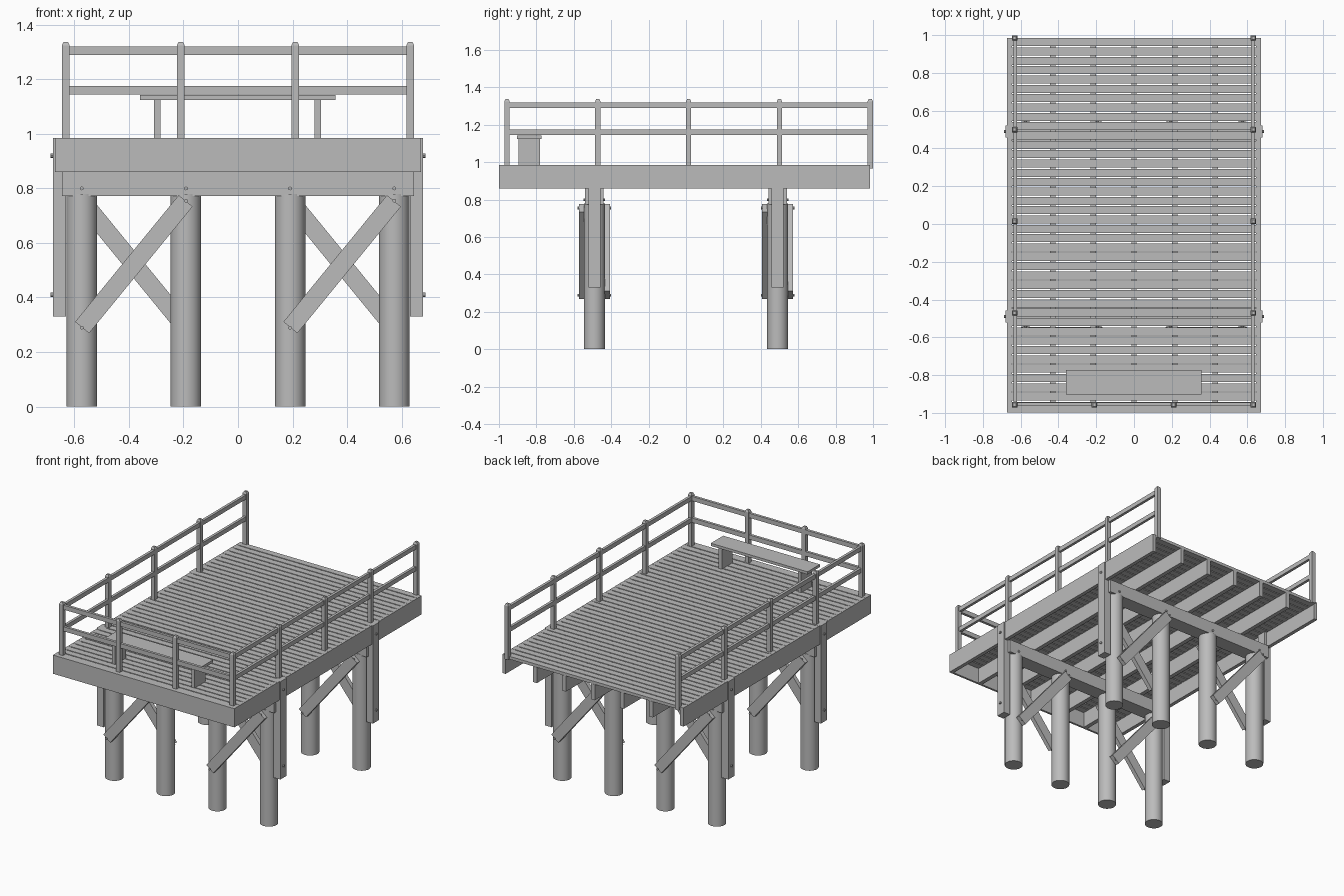
import bpy, bmesh, math
from mathutils import Matrix, Vector

if "Cube" in bpy.data.objects:
    bpy.data.objects.remove(bpy.data.objects["Cube"])

grey = bpy.data.materials.new("weathered_grey")
grey.use_nodes = True
TONE = (0.5, 0.5, 0.5, 1)
grey.diffuse_color = TONE
grey.node_tree.nodes["Principled BSDF"].inputs["Base Color"].default_value = TONE


def finish(name, bm):
    mesh = bpy.data.meshes.new(name)
    bm.to_mesh(mesh)
    bm.free()
    mesh.materials.append(grey)
    obj = bpy.data.objects.new(name, mesh)
    bpy.context.collection.objects.link(obj)
    return obj


def add_box(bm, x, y, z):
    """Box from three (low, high) ranges."""
    spans = (x, y, z)
    centre = Matrix.Translation([(a + b) / 2 for a, b in spans])
    size = Matrix.Diagonal([b - a for a, b in spans] + [1])
    return bmesh.ops.create_cube(bm, size=1, matrix=centre @ size)["verts"]


def box(name, x, y, z):
    bm = bmesh.new()
    add_box(bm, x, y, z)
    return finish(name, bm)


def around(c, half):
    return (c - half, c + half)


def cylinder(name, centre, radius, depth, axis, sides):
    bm = bmesh.new()
    turn = Vector((0, 0, 1)).rotation_difference(Vector(axis)).to_matrix().to_4x4()
    bmesh.ops.create_cone(bm, cap_ends=True, segments=sides, radius1=radius,
                          radius2=radius, depth=depth,
                          matrix=Matrix.Translation(centre) @ turn)
    return finish(name, bm)


def smooth(obj):
    bpy.ops.object.select_all(action="DESELECT")
    obj.select_set(True)
    bpy.context.view_layer.objects.active = obj
    bpy.ops.object.shade_smooth_by_angle(angle=math.radians(40))


DECK = 0.985
HALF = 0.672
BASE = 0.86
PILES = (-0.573, -0.191, 0.191, 0.573)
ROWS = (-0.49, 0.49)

# Deck planks, laid across the width
bm = bmesh.new()
pitch = 0.0494
for i in range(40):
    start = -0.985 + i * pitch
    add_box(bm, (-HALF, HALF), (start, start + pitch - 0.007), (0.965, DECK))
finish("deck_planks", bm)

# Fascia boards on the front and both sides
box("front_fascia", (-HALF, HALF), (-0.999, -0.985), (BASE, DECK))
for side, label in ((1, "left"), (-1, "right")):
    edges = sorted((side * (HALF - 0.025), side * HALF))
    box(label + "_fascia", edges, (-0.985, 0.985), (BASE, DECK - 0.001))

# Joists under the planks
for i in range(1, 6):
    box("joist", around(-0.645 + i * 0.215, 0.014), (-0.985, 0.985), (BASE, 0.965))

for row in ROWS:
    # Cap beam and piles
    box("cap_beam", (-0.646, 0.646), around(row, 0.05), (0.773, BASE))
    for x in PILES:
        smooth(cylinder("pile", (x, row, 0.39), 0.056, 0.78, (0, 0, 1), 32))
        for face in (-1, 1):
            cylinder("cap_bolt", (x, row + face * 0.052, 0.8), 0.007, 0.01, (0, 1, 0), 8)

    # Upright boards bolted to the outer sides
    for side in (-1, 1):
        box("side_upright", sorted((side * 0.63, side * 0.679)),
            around(row, 0.032), (0.33, DECK))
        for z in (0.41, 0.92):
            cylinder("upright_bolt", (side * 0.681, row, z), 0.008, 0.012, (1, 0, 0), 8)

    # Crossed braces, one on each face of the pile row
    for middle in (-0.382, 0.382):
        for face in (-1, 1):
            tilt = Matrix.Rotation(face * math.atan2(0.466, 0.381), 4, "Y")
            place = Matrix.Translation((middle, row + face * 0.069, 0.522))
            bm = bmesh.new()
            add_box(bm, (-0.3, 0.3), (-0.014, 0.014), (-0.033, 0.033))
            bm.transform(place @ tilt)
            finish("cross_brace", bm)
            for end in (-1, 1):
                cylinder("brace_bolt", (middle - face * end * 0.191,
                         row + face * 0.085, 0.522 + end * 0.233),
                         0.007, 0.008, (0, 1, 0), 8)


# Railing posts with small pointed tops
def rail_post(x, y):
    bm = bmesh.new()
    add_box(bm, around(x, 0.014), around(y, 0.014), (0.965, 1.325))
    top = max(bm.faces, key=lambda f: f.calc_center_median().z)
    inner = bmesh.ops.inset_region(bm, faces=[top], thickness=0.008)
    for v in top.verts:
        v.co.z += 0.012
    finish("railing_post", bm)


RAIL_X = 0.632
RAIL_Y = -0.957
for side in (-1, 1):
    for i in range(5):
        rail_post(side * RAIL_X, RAIL_Y + i * 0.4855)
    rail_post(side * 0.21, RAIL_Y)

# Rails
for z in (1.16, 1.305):
    box("front_rail", (-RAIL_X, RAIL_X), around(RAIL_Y + 0.003, 0.009), around(z, 0.015))
    for side in (-1, 1):
        box("side_rail", around(side * (RAIL_X - 0.003), 0.009),
            (RAIL_Y, 0.985), around(z, 0.0145))

# Bench
box("bench_seat", (-0.36, 0.357), (-0.903, -0.772), (1.124, 1.142))
for x in (-0.296, 0.293):
    box("bench_leg", around(x, 0.012), (-0.895, -0.78), (DECK, 1.124))
